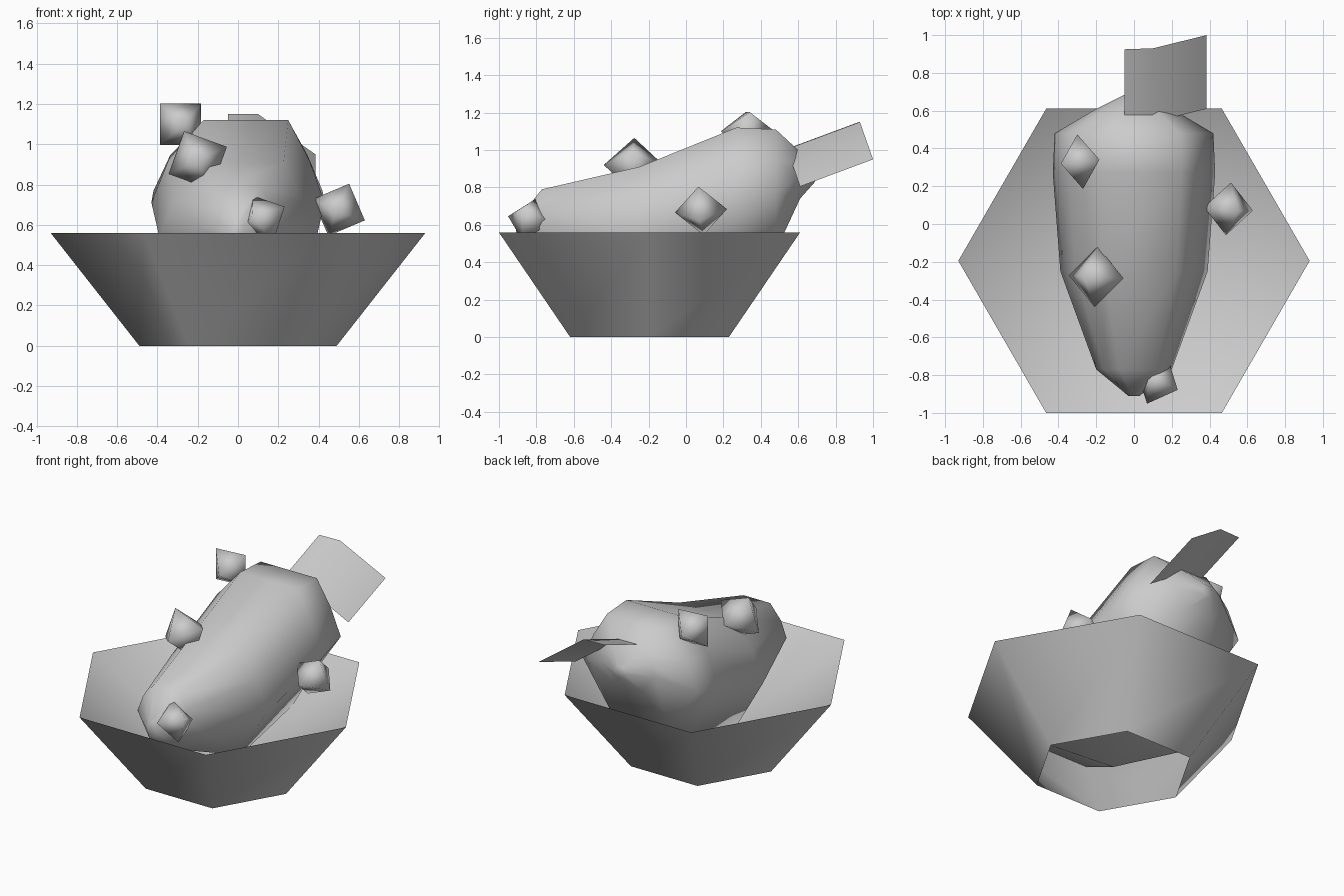
import bpy, bmesh
from math import radians, cos, sin
from mathutils import Matrix, Euler, Vector

cube = bpy.data.objects.get("Cube")
if cube:
    bpy.data.objects.remove(cube)

grey = bpy.data.materials.new("light grey")
grey.use_nodes = True
colour = (0.6, 0.6, 0.6, 1)
grey.diffuse_color = colour
grey.node_tree.nodes["Principled BSDF"].inputs["Base Color"].default_value = colour


def finish(bm, name):
    for f in bm.faces:
        f.smooth = True
    mesh = bpy.data.meshes.new(name)
    bm.to_mesh(mesh)
    bm.free()
    mesh.materials.append(grey)
    obj = bpy.data.objects.new(name, mesh)
    bpy.context.collection.objects.link(obj)
    return obj


def loft(bm, rings):
    loops = [[bm.verts.new(p) for p in ring] for ring in rings]
    for a, b in zip(loops, loops[1:]):
        n = len(a)
        for i in range(n):
            bm.faces.new((a[i], a[(i + 1) % n], b[(i + 1) % n], b[i]))
    return loops


# Six-sided flared wall, open at both ends
def hexagon(radius, z):
    return [(radius * cos(radians(60 * i)), radius * sin(radians(60 * i)) - 0.195, z)
            for i in range(6)]

bm = bmesh.new()
loft(bm, [hexagon(0.49, 0), hexagon(0.93, 0.56)])
finish(bm, "flared_base")

# Sunken lining that falls from the rim to a point
bm = bmesh.new()
rim = [bm.verts.new(p) for p in hexagon(0.93, 0.56)]
low = bm.verts.new((0, -0.195, 0.03))
for k in range(6):
    bm.faces.new((rim[k], rim[(k + 1) % 6], low))
finish(bm, "sunken_lining")

# Rounded, tilted body: y, half width, top, bottom
stations = [(-0.91, 0.03, 0.62, 0.51), (-0.77, 0.2, 0.79, 0.41),
            (-0.25, 0.39, 0.91, 0.2), (0.27, 0.43, 1.12, 0.34),
            (0.48, 0.42, 1.11, 0.46), (0.61, 0.2, 0.99, 0.74),
            (0.69, 0.04, 0.9, 0.83)]
section = [(0.58, 1), (0.82, 0.5), (1, -0.05), (0.5, -1),
           (-0.5, -1), (-1, -0.05), (-0.8, 0.5), (-0.4, 1)]
bm = bmesh.new()
loops = loft(bm, [[(u * w, y, (t + b) / 2 + v * (t - b) / 2) for u, v in section]
                  for y, w, t, b in stations])
bm.faces.new(loops[0])
bm.faces.new(loops[-1])
bmesh.ops.recalc_face_normals(bm, faces=bm.faces)
finish(bm, "body")

# Folded sheet at the back
bm = bmesh.new()
outer = [Vector(p) for p in ((-0.05, 0.925, 1.15), (0.1, 0.93, 1.15), (0.385, 1.0, 0.95))]
shift = Vector((0, -0.39, -0.145))
o = [bm.verts.new(p) for p in outer]
i = [bm.verts.new(p + shift) for p in outer]
for k in range(2):
    bm.faces.new((i[k], i[k + 1], o[k + 1], o[k]))
finish(bm, "back_sheet")

# Small eight-faced studs: position, tilt, radius
studs = {
    "rear_stud": ((-0.285, 0.33, 1.1), (0, 45, 6), 0.145),
    "middle_stud": ((-0.2, -0.28, 0.92), (0, -25, -3), 0.16),
    "front_stud": ((0.125, -0.835, 0.63), (-8, -28, -22), 0.13),
    "side_stud": ((0.5, 0.08, 0.675), (4, 22, -4), 0.14),
}
for name, (pos, rot, radius) in studs.items():
    bm = bmesh.new()
    turn = Euler([radians(a) for a in rot]).to_matrix().to_4x4()
    place = Matrix.Translation(pos) @ turn
    for angle in (0, 180):
        bmesh.ops.create_cone(bm, segments=4, radius1=radius, radius2=0, depth=radius,
                              matrix=place @ Matrix.Rotation(radians(angle), 4, 'X')
                              @ Matrix.Translation((0, 0, radius / 2)))
    bmesh.ops.remove_doubles(bm, verts=bm.verts, dist=0.001)
    bmesh.ops.recalc_face_normals(bm, faces=bm.faces)
    finish(bm, name)
